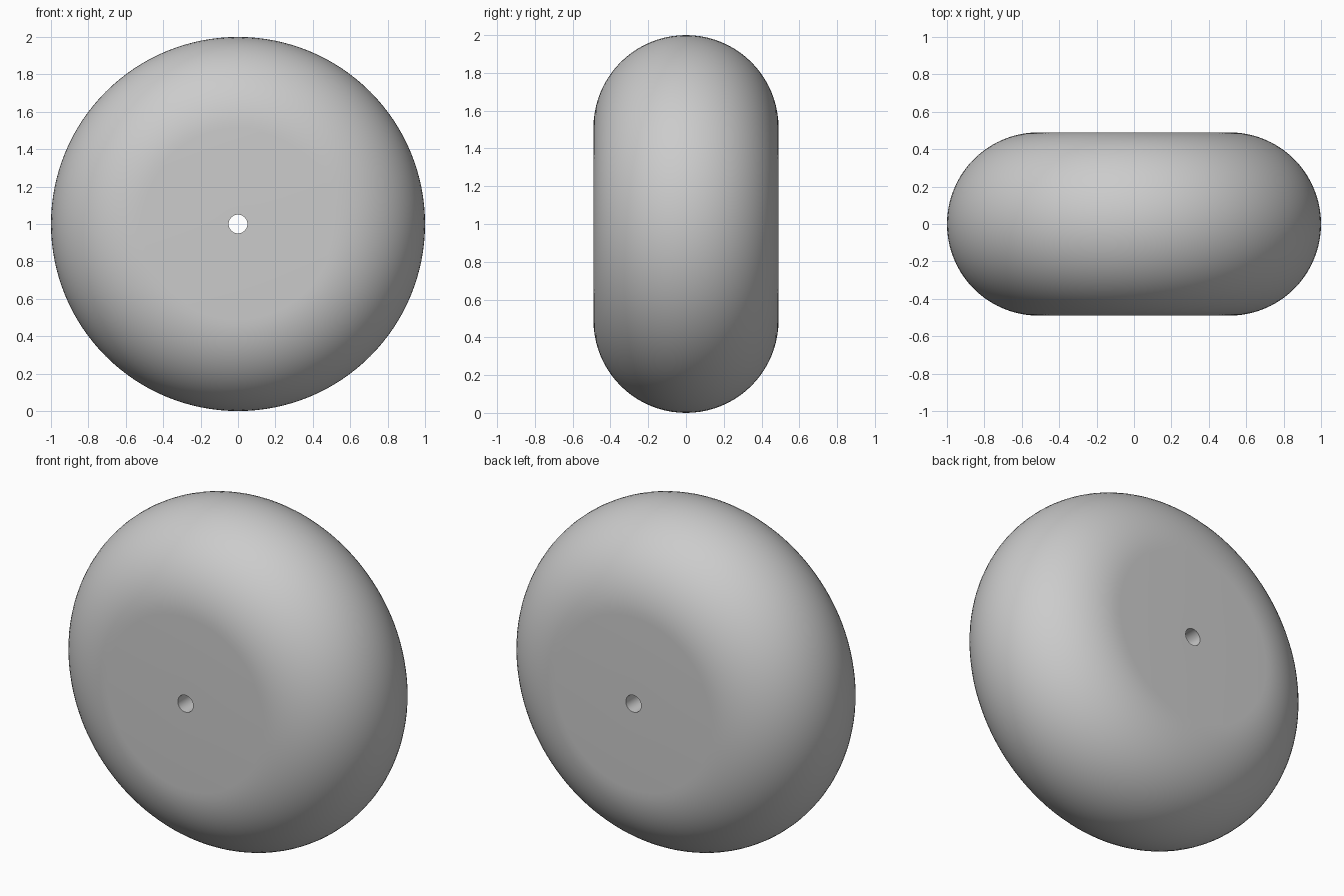
import bpy
import bmesh
from math import sin, cos, pi
from mathutils import Vector

cube = bpy.data.objects.get("Cube")
if cube:
    bpy.data.objects.remove(cube, do_unlink=True)

HALF_WIDTH = 0.49    # half thickness, also the radius of the rounded rim
FLAT_RADIUS = 0.51   # where the flat side meets the rim
BORE_RADIUS = 0.05
ARC_STEPS = 40
SEGMENTS = 128

# Plain grey material
grey = bpy.data.materials.new("plain_grey")
grey.use_nodes = True
colour = (0.6, 0.6, 0.6, 1)
grey.diffuse_color = colour
grey.node_tree.nodes["Principled BSDF"].inputs["Base Color"].default_value = colour

# Closed wheel section: bore wall, flat sides and half-round rim
profile = [(BORE_RADIUS, HALF_WIDTH), (BORE_RADIUS, -HALF_WIDTH)]
for i in range(ARC_STEPS + 1):
    a = -pi / 2 + pi * i / ARC_STEPS
    profile.append((FLAT_RADIUS + HALF_WIDTH * cos(a), HALF_WIDTH * sin(a)))

# Spin the section around the axle (y axis)
bm = bmesh.new()
verts = [bm.verts.new((r, y, 0)) for r, y in profile]
edges = [bm.edges.new((v, verts[(i + 1) % len(verts)])) for i, v in enumerate(verts)]
bmesh.ops.spin(bm, geom=verts + edges, cent=Vector(), axis=Vector((0, 1, 0)),
               angle=2 * pi, steps=SEGMENTS, use_merge=True)
bmesh.ops.remove_doubles(bm, verts=bm.verts, dist=0.0001)
bmesh.ops.recalc_face_normals(bm, faces=bm.faces)

mesh = bpy.data.meshes.new("wheel")
bm.to_mesh(mesh)
bm.free()
mesh.materials.append(grey)
wheel = bpy.data.objects.new("wheel", mesh)
wheel.location.z = 1
bpy.context.collection.objects.link(wheel)

# Smooth rim with a sharp edge around the bore
bpy.ops.object.select_all(action="DESELECT")
wheel.select_set(True)
bpy.context.view_layer.objects.active = wheel
bpy.ops.object.shade_smooth_by_angle(angle=pi / 6)
